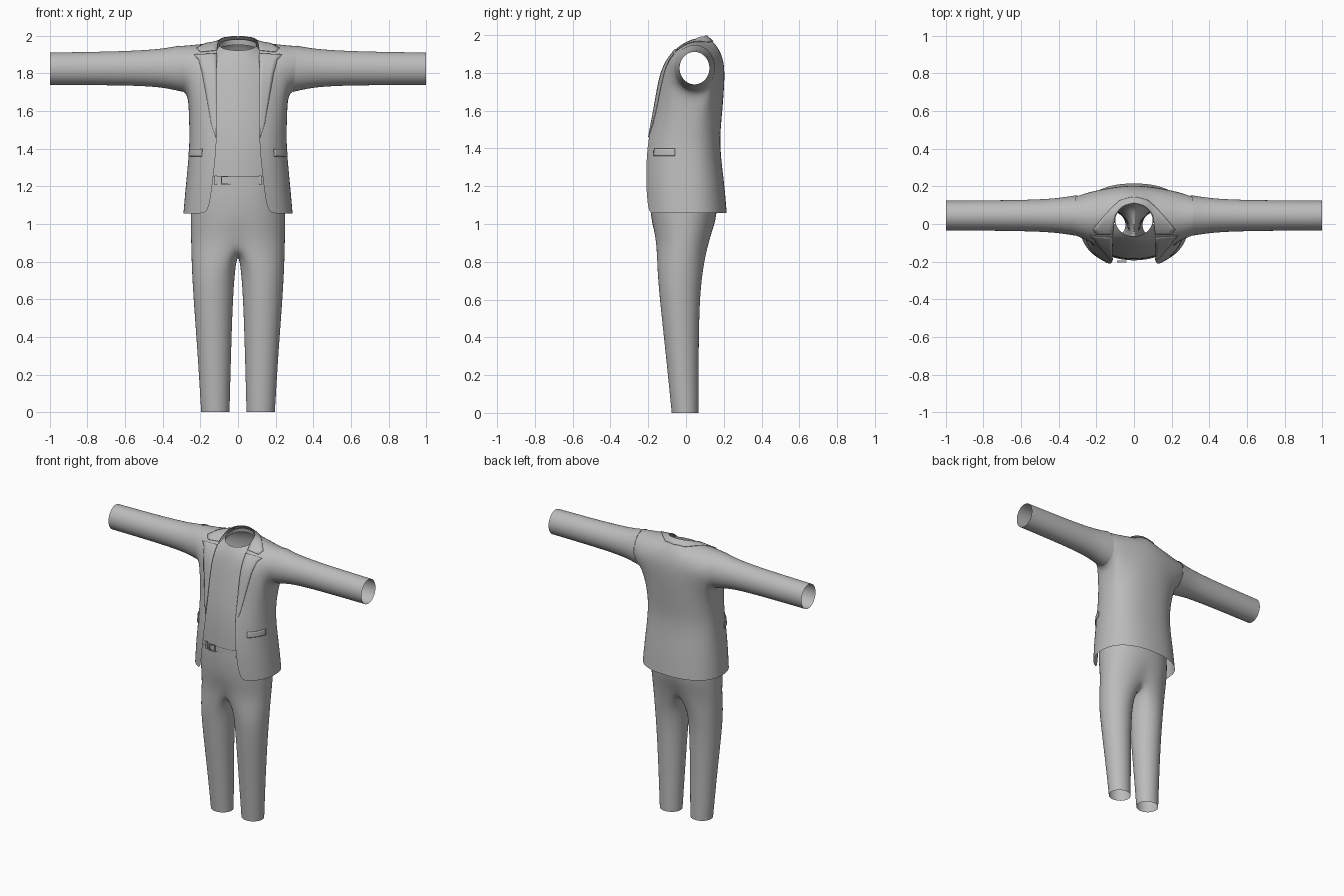
import bpy, bmesh, math
from mathutils import Vector as V
from mathutils.bvhtree import BVHTree

if "Cube" in bpy.data.objects:
    bpy.data.objects.remove(bpy.data.objects["Cube"])

cloth = bpy.data.materials.new("grey_cloth")
cloth.diffuse_color = (0.5, 0.5, 0.5, 1)
cloth.use_nodes = True
cloth.node_tree.nodes["Principled BSDF"].inputs["Base Color"].default_value = cloth.diffuse_color


def sheet(rows, closed=False):
    """Quads between successive rows of points."""
    quads = []
    for a, b in zip(rows, rows[1:]):
        n = len(a)
        for j in range(n if closed else n - 1):
            k = (j + 1) % n
            quads.append((a[j], a[k], b[k], b[j]))
    return quads


def make(name, quads, mirror=True, subsurf=2, thick=0):
    """Weld quads into one object, then mirror and smooth it."""
    bm = bmesh.new()
    for q in quads:
        bm.faces.new([bm.verts.new(p) for p in q])
    bmesh.ops.remove_doubles(bm, verts=bm.verts, dist=1e-4)
    me = bpy.data.meshes.new(name)
    bm.to_mesh(me)
    bm.free()
    me.materials.append(cloth)
    me.shade_smooth()
    ob = bpy.data.objects.new(name, me)
    bpy.context.collection.objects.link(ob)
    if mirror:
        m = ob.modifiers.new("mirror", 'MIRROR')
        m.merge_threshold = 0.0005
    if thick:
        s = ob.modifiers.new("thickness", 'SOLIDIFY')
        s.thickness = thick
    if subsurf:
        s = ob.modifiers.new("smooth", 'SUBSURF')
        s.levels = s.render_levels = subsurf
    return ob


def spow(v, e):
    return math.copysign(abs(v) ** e, v)


def oval(hx, yf, yb, z, th, p=2.3, yc=0.01):
    """Point on a rounded section; th runs from front over +x to back."""
    c = spow(math.cos(th), 2 / p)
    r = (yc - yf) if c > 0 else (yb - yc)
    return V((hx * spow(math.sin(th), 2 / p), yc - r * c, z))


def ease(a, b, n):
    """Row from side point a to centre point b, flattening towards b."""
    out = []
    for i in range(n + 1):
        p = a.lerp(b, i / n)
        p.y = a.y + (b.y - a.y) * math.sin(i / n * math.pi / 2)
        out.append(p)
    return out


# Jacket body: rows from hem to chest, open at the front
P = 2.3
rows = []
for z, hx, ye, yb, x0 in [(1.057, .292, -.2, .217, .155), (1.22, .278, -.213, .204, .135),
                          (1.42, .257, -.207, .176, .112), (1.58, .263, -.17, .192, .114)]:
    t0 = math.asin((x0 / hx) ** (P / 2))
    yf = .01 - (.01 - ye) / math.cos(t0) ** (2 / P)
    rows.append([oval(hx, yf, yb, z, t0 + (math.pi - t0) * j / 12) for j in range(13)])

# Armhole ring, starting low at the front and running under the arm
angs = [math.radians(-162 + 36 * j) for j in range(10)]
hole = [V((.25 - .015 * math.sin(a), .04 + .135 * math.cos(a), 1.817 + .143 * math.sin(a)))
        for a in angs]
seam = [V((.305 + .012 * math.sin(a), .042 + .112 * math.cos(a), 1.825 + .128 * math.sin(a)))
        for a in angs]
front = [list(reversed(ease(hole[k], V(c), 3))) for k, c in
         [(0, (.113, -.14, 1.78)), (9, (.113, -.1, 1.875)), (8, (.11, -.03, 1.945))]]
back = [ease(hole[k], V(c), 5) for k, c in
        [(4, (0, .207, 1.78)), (5, (0, .2, 1.87)), (6, (0, .168, 1.945))]]
neck = V((.1, .05, 1.982))
shoulder = [neck.lerp(hole[7], i / 3) for i in range(4)]
rows.append(front[0][:3] + hole[:5] + back[0][1:])
back_top = shoulder[::-1] + [V((.06, .095, 1.994)), V((0, .112, 1.997))]
jacket = make("jacket_body", sheet(rows) + sheet(front + [shoulder]) +
              sheet(back + [back_top]) + sheet([hole, seam], True))

# Sleeves: open tubes that overlap the armhole seam
rings = []
for x, ry, rz, cz in [(.303, .108, .123, 1.825), (.36, .099, .11, 1.828), (.45, .087, .097, 1.829),
                      (.65, .081, .089, 1.827), (1.0, .079, .086, 1.825)]:
    tilt = .012 if x < .31 else 0
    rings.append([V((x + tilt * math.sin(a), .045 + ry * 1.068 * math.cos(a),
                     cz + rz * 1.068 * math.sin(a))) for a in angs])
make("sleeve", sheet(rings, True))

# Trousers: closed leg rings below, half sections above the crotch
legs = []
for z, xi, xo, yf, yb in [(0, .045, .196, -.076, .066), (.3, .037, .214, -.106, .067),
                          (.58, .028, .235, -.137, .071), (.76, .016, .246, -.153, .088)]:
    ring = []
    for j in range(16):
        a = math.radians(-22.5 + 22.5 * j)
        ring.append(V(((xi + xo) / 2 + (xo - xi) * .51 * math.sin(a),
                       (yf + yb) / 2 - (yb - yf) * .51 * math.cos(a), z)))
    legs.append(ring)
hips = []
for z, hx, yf, yb in [(.9, .252, -.165, .128), (1.02, .256, -.188, .165),
                      (1.15, .252, -.197, .168), (1.25, .24, -.195, .15)]:
    half = [oval(hx, yf, yb, z, math.pi * j / 10, 2.2, -.01) for j in range(11)]
    half[0].x = half[10].x = 0
    hips.append(half)
for j in (0, 10):
    hips[0][j].z = .93
    hips[0][j].y *= .93
crotch = [V((0, y, z)) for y, z in
          [(.08, .875), (.035, .852), (-.015, .845), (-.065, .852), (-.11, .875)]]
make("trousers", sheet(legs + [hips[0] + crotch], True) + sheet(hips))

# Shirt front and neckband, open at the neck


def neckline(a, k=1.0, dz=0.0):
    return V((.1 * k * math.sin(a), .022 - .088 * k * math.cos(a),
              1.952 - .03 * math.cos(a) + dz))


panel = []
for z, yf, w in [(1.23, -.19, .17), (1.42, -.187, .165), (1.6, -.16, .16),
                 (1.78, -.123, .15), (1.88, -.094, .14)]:
    panel.append([V((w * i / 6, yf + 1.3 * (w * i / 6) ** 2, z)) for i in range(7)])
panel.append([neckline(math.radians(14 * i)) for i in range(7)])
make("shirt_front", sheet(panel))
turn = [2 * math.pi * i / 32 for i in range(32)]
make("shirt_neckband", sheet([[neckline(a, 1.05, -.03) for a in turn],
                              [neckline(a) for a in turn]], True), mirror=False, subsurf=1)

# Plates that follow the jacket surface
bpy.context.view_layer.update()
tree = BVHTree.FromObject(jacket, bpy.context.evaluated_depsgraph_get())


def plate(name, pairs, off, steps=4, cols=4):
    grid = []
    pairs = [(V(a), V(b)) for a, b in pairs]
    for k in range((len(pairs) - 1) * steps + 1):
        i = min(k // steps, len(pairs) - 2)
        t = k / steps - i
        a, b = pairs[i][0].lerp(pairs[i + 1][0], t), pairs[i][1].lerp(pairs[i + 1][1], t)
        row = []
        for c in range(cols + 1):
            p, n, _, _ = tree.find_nearest(a.lerp(b, c / cols))
            if n.dot(p - V((0, .04, min(p.z, 1.75)))) < 0:
                n = -n
            q = p + n * off
            if abs(a.x) + abs(b.x) < 1e-6:
                q.x = 0
            row.append(q)
        grid.append(row)
    return make(name, sheet(grid), subsurf=0, thick=.003)


# Lapel, from the lowest fold up to the notch
lapel = [(1.46, -.2, .118), (1.53, -.185, .145), (1.7, -.15, .176),
         (1.8, -.132, .194), (1.88, -.1, .211), (1.905, -.07, .235)]
plate("lapel", [((.112, y, z), (xo, y, z)) for z, y, xo in lapel], .006)
# Collar, over the shoulder to the back of the neck
plate("collar", [((.112, -.05, 1.92), (.2, -.055, 1.915)), ((.11, -.03, 1.94), (.22, -.03, 1.94)),
                 ((.1, .05, 1.982), (.145, .06, 1.97)), ((.06, .095, 1.994), (.08, .13, 1.97)),
                 ((0, .112, 1.997), (0, .147, 1.97))], .005)
# Pocket flaps
plate("pocket_flap", [((.195, -.175, 1.4), (.195, -.175, 1.36)),
                      ((.24, -.12, 1.4), (.24, -.12, 1.36)),
                      ((.265, -.06, 1.4), (.265, -.06, 1.36))], .008)

# Belt band
belt = [[oval(.245, -.2, .155, z, a, 2.2, -.01) for a in
         [2 * math.pi * i / 64 for i in range(64)]] for z in (1.215, 1.253)]
make("belt", sheet(belt, True), mirror=False, subsurf=0)


def box(name, x, z, w, h, y=-.2):
    bm = bmesh.new()
    bmesh.ops.create_cube(bm, size=1)
    for v in bm.verts:
        v.co = V((x + v.co.x * w, y + v.co.y * .01, z + v.co.z * h))
    me = bpy.data.meshes.new(name)
    bm.to_mesh(me)
    bm.free()
    me.materials.append(cloth)
    bpy.context.collection.objects.link(bpy.data.objects.new(name, me))


# Buckle frame and belt loops
for side in (-1, 1):
    box("buckle_side", -.065 + side * .022, 1.232, .006, .044)
    box("buckle_bar", -.065, 1.232 + side * .02, .05, .005)
    box("belt_loop", side * .118, 1.232, .012, .05, -.186)
